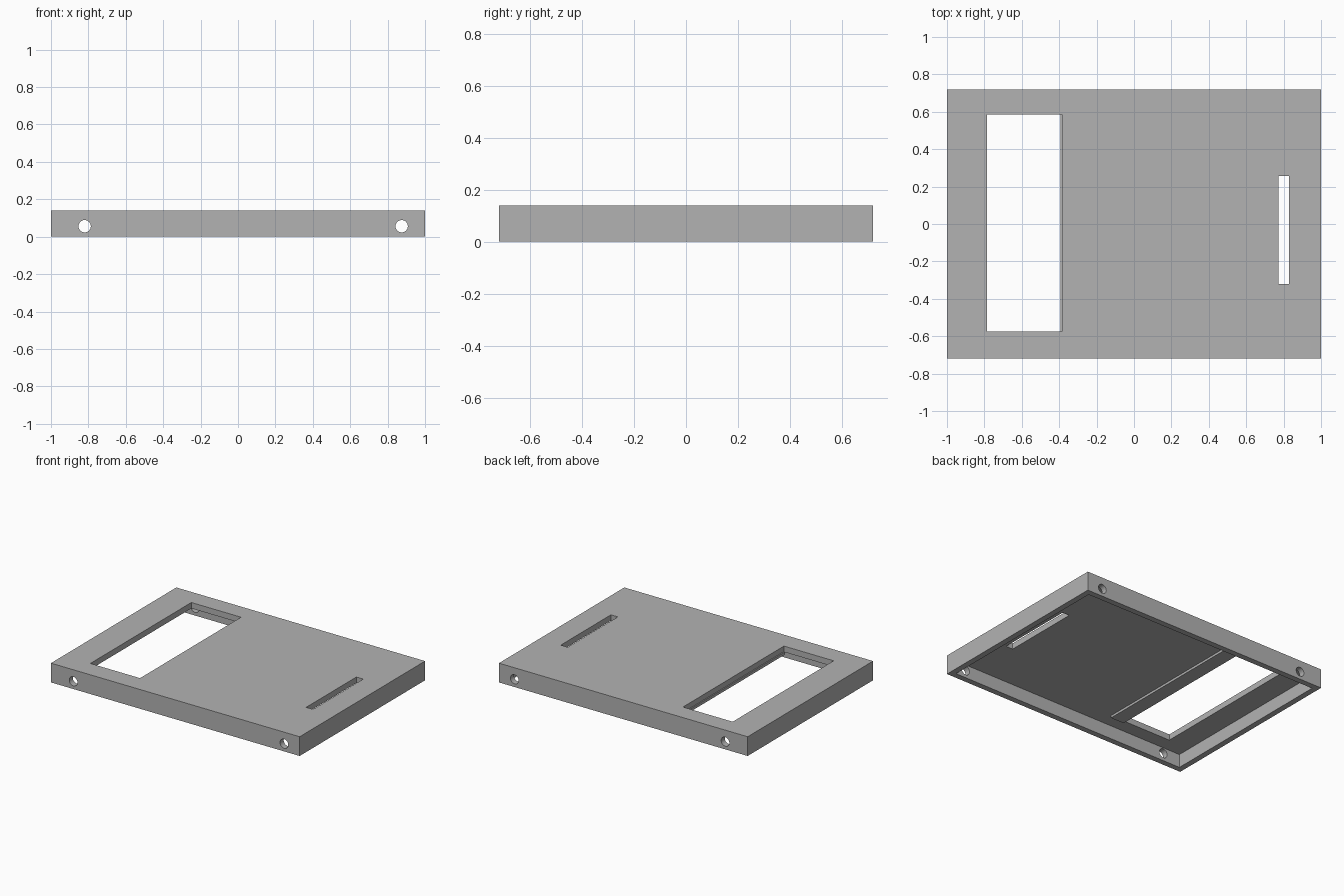
import bpy
import bmesh
import math
from mathutils import Matrix, Vector

cube = bpy.data.objects.get("Cube")
if cube:
    bpy.data.objects.remove(cube, do_unlink=True)

# One plain grey for the whole part
grey = bpy.data.materials.new("matte_grey")
grey.use_nodes = True
colour = (0.45, 0.45, 0.45, 1)
grey.diffuse_color = colour
grey.node_tree.nodes["Principled BSDF"].inputs["Base Color"].default_value = colour


def add_object(name, bm):
    mesh = bpy.data.meshes.new(name)
    bm.to_mesh(mesh)
    bm.free()
    mesh.materials.append(grey)
    obj = bpy.data.objects.new(name, mesh)
    bpy.context.collection.objects.link(obj)
    return obj


def add_box(name, low, high):
    low, high = Vector(low), Vector(high)
    bm = bmesh.new()
    bmesh.ops.create_cube(
        bm, size=1,
        matrix=Matrix.Translation((low + high) / 2) @ Matrix.Diagonal((*(high - low), 1)))
    return add_object(name, bm)


def add_bore(name, x, z, radius):
    bm = bmesh.new()
    bmesh.ops.create_cone(
        bm, cap_ends=True, segments=32, radius1=radius, radius2=radius, depth=2,
        matrix=Matrix.Translation((x, 0, z)) @ Matrix.Rotation(math.pi / 2, 4, "X"))
    return add_object(name, bm)


def cut(target, cutter):
    mod = target.modifiers.new(cutter.name, "BOOLEAN")
    mod.operation = "DIFFERENCE"
    mod.solver = "EXACT"
    mod.object = cutter
    cutter.hide_render = True
    cutter.hide_set(True)
    cutter.display_type = "WIRE"


HALF_X, HALF_Y, HEIGHT = 1, 0.72, 0.14
WALL, CEILING = 0.042, 0.097

# Shallow tray-shaped cover, open underneath
cover = add_box("cover", (-HALF_X, -HALF_Y, 0), (HALF_X, HALF_Y, HEIGHT))
inner_x, inner_y = HALF_X - WALL, HALF_Y - WALL
cut(cover, add_box("cavity_cutter", (-inner_x, -inner_y, -0.1), (inner_x, inner_y, CEILING)))

# Large window and narrow slot through the top
cut(cover, add_box("window_cutter", (-0.785, -0.575, 0.05), (-0.385, 0.585, 0.3)))
cut(cover, add_box("slot_cutter", (0.772, -0.32, 0.05), (0.828, 0.257, 0.3)))

# Round holes through the front and back walls
for side, x in (("right", -0.82), ("left", 0.875)):
    cut(cover, add_bore(side + "_hole_cutter", x, 0.056, 0.033))

# Stiffening rib under the top beside the window
add_box("window_rib", (-0.393, -0.575, 0.08), (-0.285, 0.585, CEILING + 0.003))
